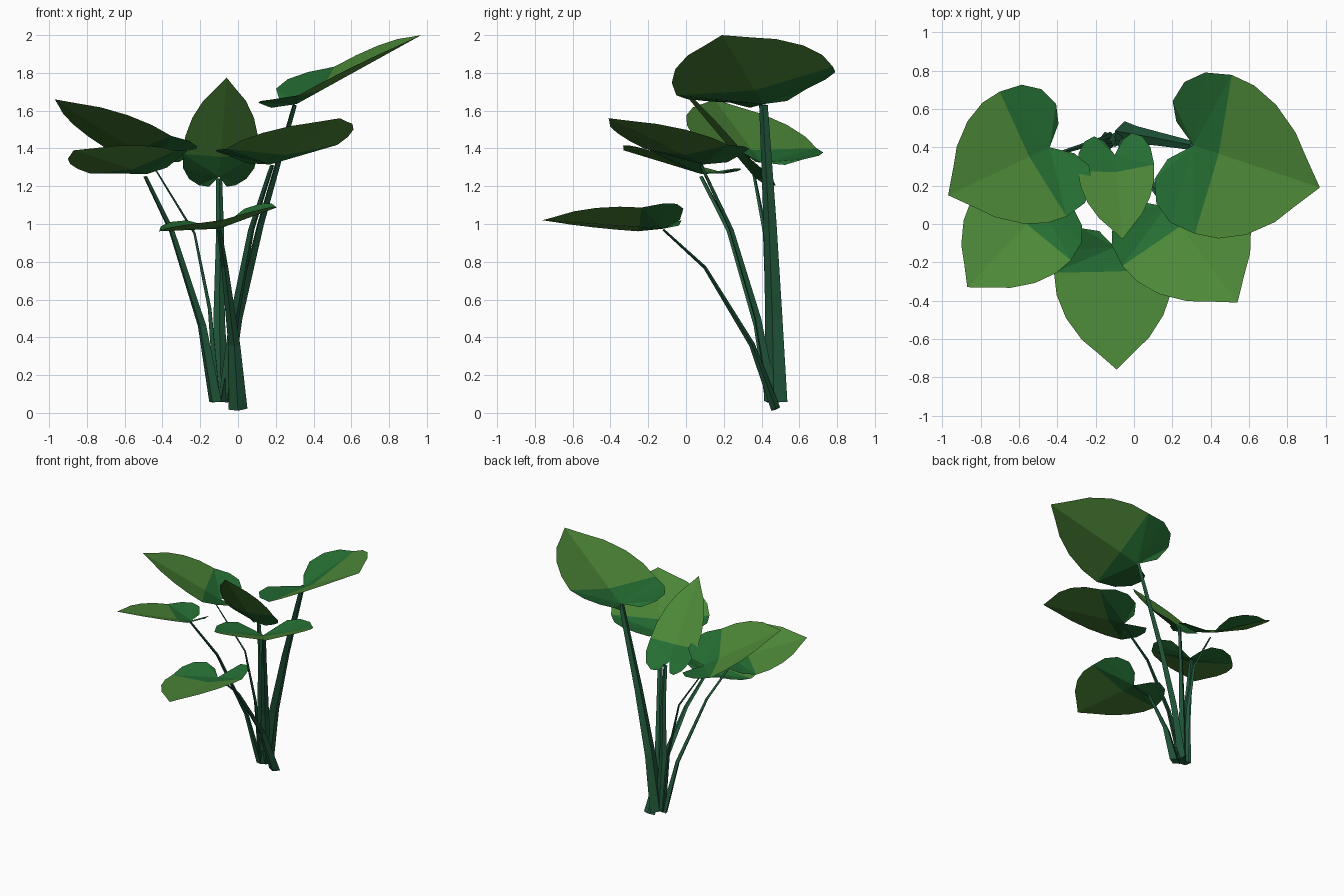
import bpy
import bmesh
import math
from mathutils import Vector

if "Cube" in bpy.data.objects:
    bpy.data.objects.remove(bpy.data.objects["Cube"])


def material(name, rgb):
    m = bpy.data.materials.new(name)
    m.diffuse_color = (*rgb, 1)
    m.use_nodes = True
    m.node_tree.nodes["Principled BSDF"].inputs["Base Color"].default_value = m.diffuse_color
    return m


LIGHT = material("light leaf green", (0.075, 0.25, 0.04))
DEEP = material("deep leaf green", (0.018, 0.155, 0.033))
STEM = material("stem green", (0.016, 0.10, 0.045))

CREASE = 0.2   # where the blade meets the darker base lobes
# half outline of a leaf (along midrib, across), unit length, tip to notch
HALF = [(0.86, 0.17), (0.75, 0.31), (0.57, 0.45), (0.38, 0.53), (CREASE, 0.55),
        (0.03, 0.52), (-0.09, 0.42), (-0.15, 0.27), (-0.13, 0.13)]


def finish(name, bm, mats):
    me = bpy.data.meshes.new(name)
    bm.to_mesh(me)
    bm.free()
    for m in mats:
        me.materials.append(m)
    ob = bpy.data.objects.new(name, me)
    bpy.context.collection.objects.link(ob)
    return ob


def leaf(name, base, tip, width, roll):
    """Heart-shaped folded leaf from its notch to its tip."""
    base, tip = Vector(base), Vector(tip)
    f = tip - base
    length = f.length
    f.normalize()
    flat = Vector((-f.y, f.x, 0)).normalized()
    up = f.cross(flat)
    side = flat * math.cos(roll) + up * math.sin(roll)
    normal = f.cross(side)
    bm = bmesh.new()

    def vert(u, v):
        v *= width
        h = 0.13 * abs(v)
        h += 0.35 * width * max(0, CREASE - u) * min(1, abs(v) / (0.3 * width))
        return bm.verts.new(base + (f * u + side * v + normal * h) * length)

    notch, hub, point = vert(0, 0), vert(CREASE, 0), vert(1, 0)
    for s in (1, -1):
        rim = [point] + [vert(u, s * v) for u, v in HALF] + [notch]
        split = 5   # rim index lying on the crease
        fans = [((hub, rim[i], rim[i + 1]), 0) for i in range(split)]
        fans.append(((notch, hub, rim[split]), 1))
        fans += [((notch, rim[i], rim[i + 1]), 1) for i in range(split, len(rim) - 2)]
        for tri, mat in fans:
            face = bm.faces.new(tri)
            face.material_index = mat
            face.normal_update()
            if face.normal.dot(normal) < 0:
                face.normal_flip()
    finish(name, bm, (LIGHT, DEEP))
    return flat


def stem(name, path, lateral, w0, w1):
    """Flattened tapering four-sided tube along a path."""
    bm = bmesh.new()
    pts = [Vector(p) for p in path]
    rings = []
    for i, p in enumerate(pts):
        d = (pts[min(i + 1, len(pts) - 1)] - pts[max(i - 1, 0)]).normalized()
        lat = (lateral - d * lateral.dot(d)).normalized()
        dep = d.cross(lat)
        t = (p.z - pts[0].z) / (pts[-1].z - pts[0].z)
        w = w0 + (w1 - w0) * t ** 0.7
        rings.append([bm.verts.new(p + o) for o in
                      (lat * w, dep * w * 0.5, -lat * w, -dep * w * 0.5)])
    for a, b in zip(rings, rings[1:]):
        for j in range(4):
            k = (j + 1) % 4
            bm.faces.new((a[j], a[k], b[k], b[j]))
    bm.faces.new(rings[0][::-1])
    bm.faces.new(rings[-1])
    bmesh.ops.recalc_face_normals(bm, faces=bm.faces[:])
    finish(name, bm, (STEM,))


# name, notch, tip, width, roll, stem path, stem half widths
PLANT = [
    ("front", (-0.1, -0.12, 0.975), (-0.09, -0.76, 1.02), 0.9, 0.2,
     [(0, 0.475, 0.02), (-0.02, 0.35, 0.36), (-0.07, 0.1, 0.77), (-0.1, -0.12, 0.97)],
     0.05, 0.012),
    ("front_right", (0.17, 0.09, 1.315), (0.54, -0.41, 1.56), 1.0, 0.03,
     [(-0.07, 0.46, 0.06), (-0.02, 0.38, 0.5), (0.07, 0.24, 0.97), (0.18, 0.08, 1.31)],
     0.045, 0.014),
    ("front_left", (-0.48, 0.08, 1.265), (-0.87, -0.33, 1.39), 0.97, 0.2,
     [(-0.12, 0.45, 0.06), (-0.19, 0.38, 0.46), (-0.35, 0.23, 0.96), (-0.49, 0.08, 1.25)],
     0.045, 0.015),
    ("back_left", (-0.44, 0.40, 1.325), (-0.97, 0.15, 1.66), 1.0, 0.1,
     [(-0.11, 0.45, 0.06), (-0.15, 0.44, 0.55), (-0.23, 0.42, 0.95), (-0.45, 0.35, 1.31)],
     0.035, 0.008),
    ("back_right", (0.31, 0.41, 1.635), (0.97, 0.19, 2.0), 1.0, 0.2,
     [(-0.07, 0.475, 0.06), (0, 0.465, 0.5), (0.12, 0.445, 1.0), (0.30, 0.41, 1.63)],
     0.065, 0.024),
    ("centre", (-0.1, 0.36, 1.25), (-0.06, -0.08, 1.775), 0.53, 0.0,
     [(-0.09, 0.46, 0.06), (-0.1, 0.44, 0.5), (-0.095, 0.43, 0.95), (-0.1, 0.41, 1.24)],
     0.045, 0.016),
]
for name, base, tip, width, roll, path, w0, w1 in PLANT:
    lateral = leaf(name + "_leaf", base, tip, width, roll)
    stem(name + "_stem", path, lateral, w0, w1)
